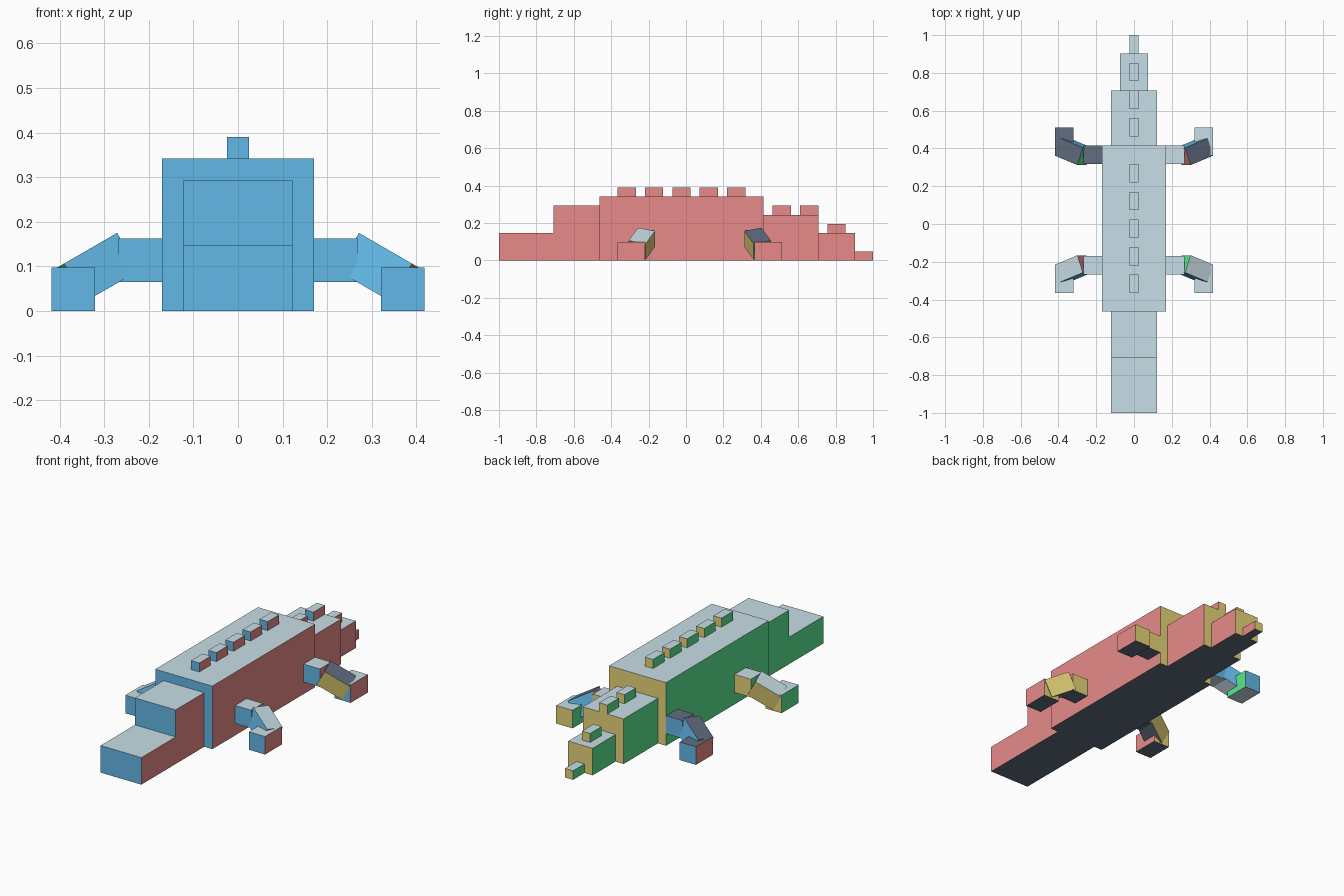
import bpy, bmesh
from math import radians
from mathutils import Matrix, Vector

U = 2 / 82  # one block unit; the body is 82 blocks long

cube = bpy.data.objects.get("Cube")
if cube:
    bpy.data.objects.remove(cube, do_unlink=True)


def linear(c):
    c /= 255
    return c / 12.92 if c <= 0.04045 else ((c + 0.055) / 1.055) ** 2.4


def material(name, rgb):
    mat = bpy.data.materials.new(name)
    mat.use_nodes = True
    colour = (*[linear(c) for c in rgb], 1)
    mat.diffuse_color = colour
    mat.node_tree.nodes["Principled BSDF"].inputs["Base Color"].default_value = colour
    return mat


# One colour per facing direction: -x, +x, -y, +y, -z, +z
MATS = [
    material("green", (95, 244, 152)),
    material("coral", (250, 151, 149)),
    material("sky_blue", (107, 200, 250)),
    material("yellow", (252, 232, 132)),
    material("slate", (97, 109, 128)),
    material("pale_blue", (208, 230, 239)),
]


def block(name, centre, size, rot=Matrix(), place=Matrix()):
    """Box in block units, turned by rot, then moved or mirrored by place."""
    bm = bmesh.new()
    bmesh.ops.create_cube(bm, size=1)
    shape = Matrix.Translation(centre) @ rot @ Matrix.Diagonal((*size, 1))
    bm.transform(Matrix.Scale(U, 4) @ place @ shape)
    bmesh.ops.recalc_face_normals(bm, faces=bm.faces)
    for f in bm.faces:
        axis = max(range(3), key=lambda i: abs(f.normal[i]))
        f.material_index = axis * 2 + (f.normal[axis] > 0)
    mesh = bpy.data.meshes.new(name)
    bm.to_mesh(mesh)
    bm.free()
    for m in MATS:
        mesh.materials.append(m)
    bpy.context.collection.objects.link(bpy.data.objects.new(name, mesh))


def slab(name, width, y0, y1, z0, z1):
    block(name, Vector((0, (y0 + y1) / 2, (z0 + z1) / 2)), (width, y1 - y0, z1 - z0))


# Head, body and stepped tail
slab("snout", 10, -41, -29, 0, 6)
slab("head", 10, -29, -19, 0, 12)
slab("body", 14, -19, 17, 0, 14)
slab("tail_base", 10, 17, 29, 0, 10)
slab("tail_middle", 6, 29, 37, 0, 6)
slab("tail_tip", 2, 37, 41, 0, 2)

# Ridge of back plates
for i in range(5):
    slab(f"back_plate_{i + 1}", 2, -15 + 6 * i, -11 + 6 * i, 14, 16)
for i in range(2):
    slab(f"tail_plate_{i + 1}", 2, 19 + 6 * i, 23 + 6 * i, 10, 12)
slab("tail_plate_3", 2, 31, 35, 6, 8)

# Four legs, mirrored left-right and front-back
bend = Matrix.Rotation(radians(30), 4, "Y") @ Matrix.Rotation(radians(-20), 4, "Z")
for end, sy, shift in (("front", 1, 0), ("rear", -1, 6)):
    for side, sx in (("left", 1), ("right", -1)):
        place = Matrix.Translation((0, shift, 0)) @ Matrix.Diagonal((sx, sy, 1, 1))
        tag = f"{end}_{side}"
        block(f"{tag}_upper_leg", (9, -9, 4.65), (4, 4, 4), place=place)
        block(f"{tag}_lower_leg", (13.15, -9.69, 3.69), (6, 4, 4), bend, place)
        block(f"{tag}_foot", (15.15, -12, 2), (4, 6, 4), place=place)
